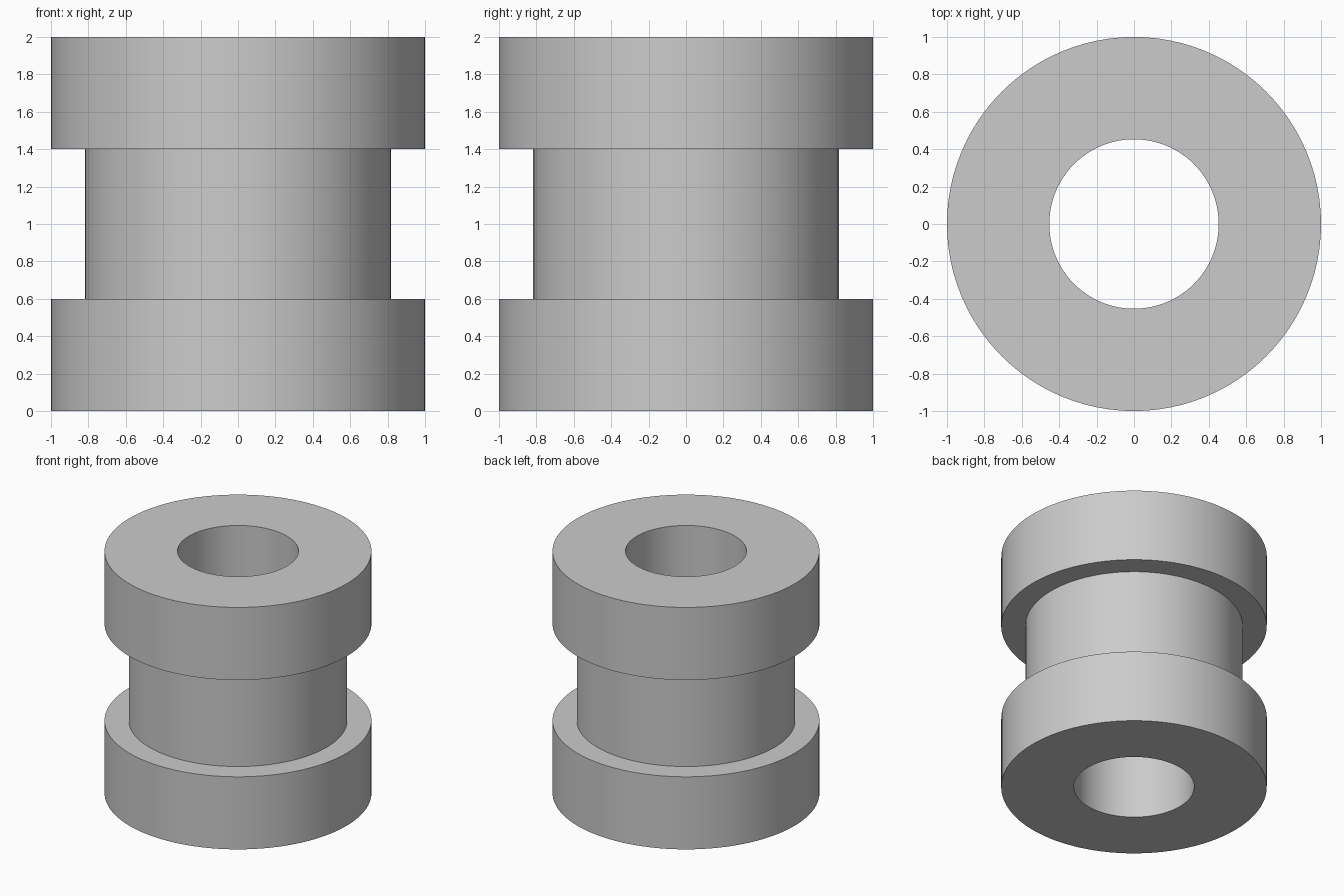
import bpy
import bmesh
import math

default_cube = bpy.data.objects.get("Cube")
if default_cube:
    bpy.data.objects.remove(default_cube, do_unlink=True)

SEGMENTS = 96
OUTER, WAIST, BORE = 1.0, 0.818, 0.453
LOW, HIGH, TOP = 0.6, 1.4, 2.0

grey = bpy.data.materials.new("plain grey")
grey.use_nodes = True
colour = (0.6, 0.6, 0.6, 1)
grey.diffuse_color = colour
grey.node_tree.nodes["Principled BSDF"].inputs["Base Color"].default_value = colour

# Closed radius/height section of the grooved bushing
profile = [(BORE, 0), (OUTER, 0), (OUTER, LOW), (WAIST, LOW),
           (WAIST, HIGH), (OUTER, HIGH), (OUTER, TOP), (BORE, TOP)]

# Turn the section around the vertical axis
bm = bmesh.new()
rings = []
for i in range(SEGMENTS):
    a = math.tau * i / SEGMENTS
    rings.append([bm.verts.new((r * math.cos(a), r * math.sin(a), z)) for r, z in profile])
for i, ring in enumerate(rings):
    following = rings[(i + 1) % SEGMENTS]
    for j in range(len(profile)):
        k = (j + 1) % len(profile)
        bm.faces.new((ring[j], following[j], following[k], ring[k]))
bmesh.ops.recalc_face_normals(bm, faces=bm.faces)

mesh = bpy.data.meshes.new("grooved_bushing")
bm.to_mesh(mesh)
bm.free()
mesh.materials.append(grey)
bushing = bpy.data.objects.new("grooved_bushing", mesh)
bpy.context.collection.objects.link(bushing)

# Smooth walls with sharp rims
bpy.ops.object.select_all(action="DESELECT")
bushing.select_set(True)
bpy.context.view_layer.objects.active = bushing
bpy.ops.object.shade_smooth_by_angle(angle=math.radians(30))
